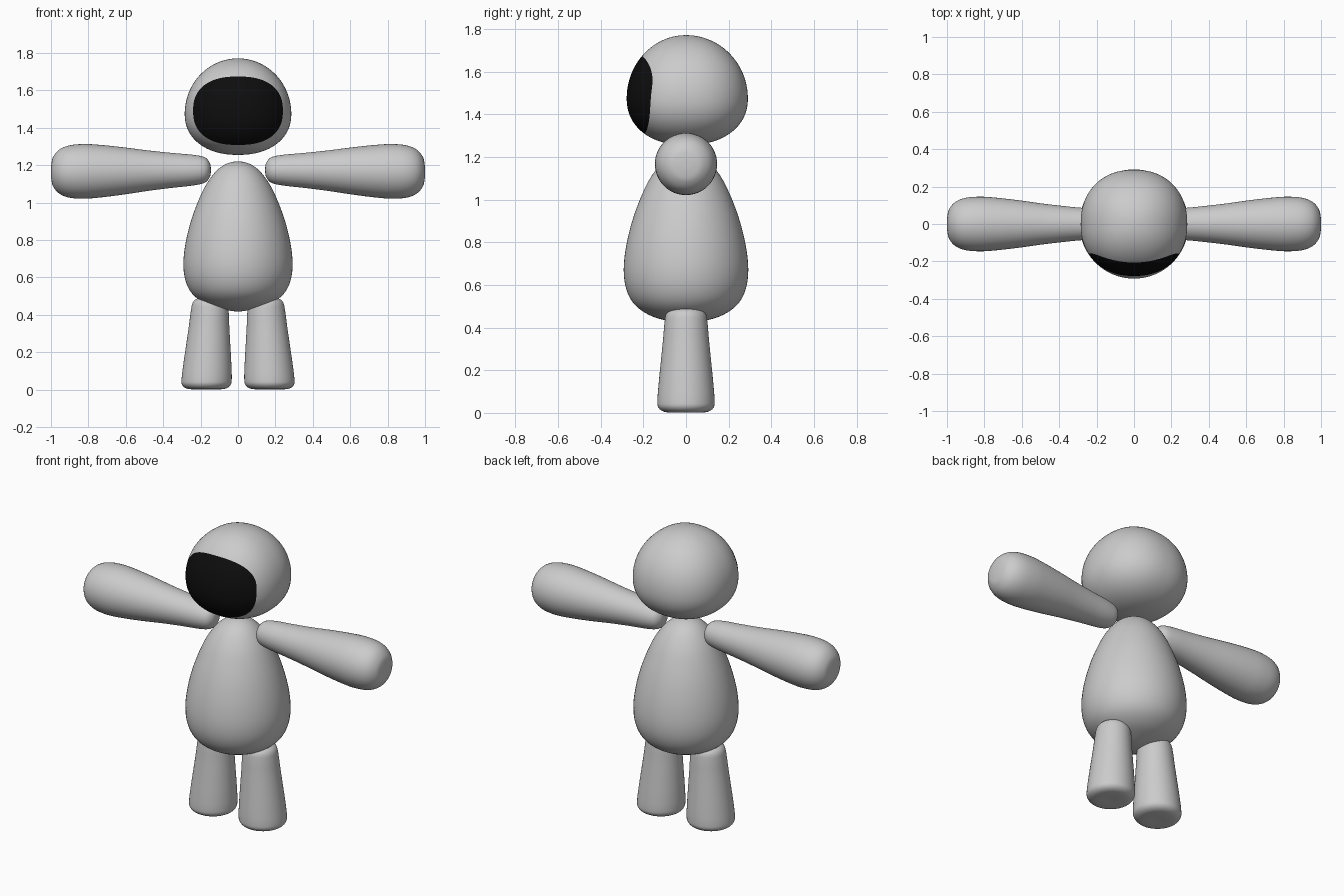
import bpy, bmesh, math
from mathutils import Vector

if "Cube" in bpy.data.objects:
    bpy.data.objects.remove(bpy.data.objects["Cube"])


def material(name, value):
    m = bpy.data.materials.new(name)
    m.diffuse_color = (value, value, value, 1)
    m.use_nodes = True
    m.node_tree.nodes["Principled BSDF"].inputs["Base Color"].default_value = m.diffuse_color
    return m


GREY = material("light grey", 0.6)
BLACK = material("visor black", 0.004)


def smooth_profile(points, steps=5):
    """Rounded curve through (position, radius) points, domed at both ends."""
    p = [Vector(q) for q in points]
    p = [Vector((p[1].x, -p[1].y))] + p + [Vector((p[-2].x, -p[-2].y))]
    out = []
    for a, b, c, d in zip(p, p[1:], p[2:], p[3:]):
        for i in range(steps):
            t = i / steps
            out.append(0.5 * (2 * b + (c - a) * t + (2 * a - 5 * b + 4 * c - d) * t * t
                              + (3 * b - a - 3 * c + d) * t ** 3))
    return out + [p[-2]]


def skin(name, start, rings, end, visor_rings=0):
    """Join a start point, closed rings and an end point into one smooth shell."""
    bm = bmesh.new()
    first, last = bm.verts.new(start), bm.verts.new(end)
    loops = [[bm.verts.new(co) for co in ring] for ring in rings]
    n = len(loops[0])
    for i in range(n):
        j = (i + 1) % n
        bm.faces.new((first, loops[0][i], loops[0][j])).material_index = int(visor_rings > 0)
        bm.faces.new((last, loops[-1][j], loops[-1][i]))
        for k, (a, b) in enumerate(zip(loops, loops[1:])):
            f = bm.faces.new((a[i], b[i], b[j], a[j]))
            f.material_index = int(k + 1 < visor_rings)
    bmesh.ops.recalc_face_normals(bm, faces=bm.faces[:])
    for f in bm.faces:
        f.smooth = True
    mesh = bpy.data.meshes.new(name)
    bm.to_mesh(mesh)
    bm.free()
    mesh.materials.append(GREY)
    if visor_rings:
        mesh.materials.append(BLACK)
    ob = bpy.data.objects.new(name, mesh)
    bpy.context.collection.objects.link(ob)
    return ob


def limb(name, points, place, sides=48):
    """Round tapered part; place(t, u, v) turns axis and cross offsets into xyz."""
    prof = smooth_profile(points)
    rings = [[place(t, r * math.cos(2 * math.pi * i / sides), r * math.sin(2 * math.pi * i / sides))
              for i in range(sides)] for t, r in (tuple(q) for q in prof[1:-1])]
    return skin(name, place(prof[0].x, 0, 0), rings, place(prof[-1].x, 0, 0))


# Egg-shaped body
limb("body", [(0.418, 0), (0.432, 0.09), (0.46, 0.175), (0.51, 0.243), (0.58, 0.28), (0.67, 0.292),
              (0.78, 0.281), (0.90, 0.252), (1.01, 0.212), (1.10, 0.168), (1.17, 0.115),
              (1.208, 0.06), (1.22, 0)],
     lambda t, u, v: (u, v, t), 64)

ARM = [(0.145, 0), (0.151, 0.038), (0.178, 0.068), (0.24, 0.082), (0.35, 0.093), (0.48, 0.108),
       (0.61, 0.126), (0.73, 0.14), (0.82, 0.146), (0.90, 0.14), (0.955, 0.118), (0.988, 0.08),
       (0.998, 0.04), (1.0, 0)]
LEG = [(0.003, 0), (0.001, 0.06), (0.006, 0.105), (0.026, 0.13), (0.06, 0.134), (0.14, 0.128),
       (0.24, 0.118), (0.34, 0.108), (0.42, 0.101), (0.465, 0.093), (0.487, 0.07), (0.493, 0.035),
       (0.494, 0)]

# Mirrored arms and legs
for side, s in (("left", -1), ("right", 1)):
    limb(side + "_arm", ARM, lambda t, u, v: (s * t, u, 1.176 - 0.011 * t + v))
    limb(side + "_leg", LEG, lambda t, u, v: (s * (0.17 - 0.045 * t) + u, v, max(t, 0)))

# Head: rings spread from the face centre, over the silhouette, to the back
WIDE, MID, TOP, BOTTOM, N = 0.285, 1.475, 0.296, 0.22, 2.2


def power(c, n):
    return math.copysign(abs(c) ** (2 / n), c)


def on_head(x, z, depth):
    v = abs(z - MID) / (TOP if z > MID else BOTTOM)
    n = 2.0 if z > MID else N
    rho = max(0, 1 - v ** n) ** (1 / n)
    return (x, depth * max(0, rho ** N - abs(x / WIDE) ** N) ** (1 / N), z)


def silhouette(a):
    c, s = math.cos(a), math.sin(a)
    n = 2.0 if s > 0 else N
    return WIDE * power(c, n), MID + (TOP if s > 0 else BOTTOM) * power(s, n)


def visor_edge(a):
    return 0.24 * power(math.cos(a), 2.4), 1.491 + 0.183 * power(math.sin(a), 2.4)


def blend(p, q, t, depth):
    return on_head(p[0] + (q[0] - p[0]) * t, p[1] + (q[1] - p[1]) * t, depth)


SIDES, VISOR, RIM, BACK = 96, 14, 12, 24
angles = [2 * math.pi * (i + 0.5) / SIDES for i in range(SIDES)]
front, back = (0, 1.491), (0, MID)
rings = [[blend(front, visor_edge(a), k / VISOR, -0.278) for a in angles] for k in range(1, VISOR + 1)]
rings += [[blend(visor_edge(a), silhouette(a), math.sin(math.pi / 2 * k / RIM), -0.278)
           for a in angles] for k in range(1, RIM + 1)]
rings += [[blend(back, silhouette(a), math.cos(math.pi / 2 * k / BACK), 0.29)
           for a in angles] for k in range(1, BACK)]
skin("head", on_head(*front, -0.278), rings, on_head(*back, 0.29), VISOR)
